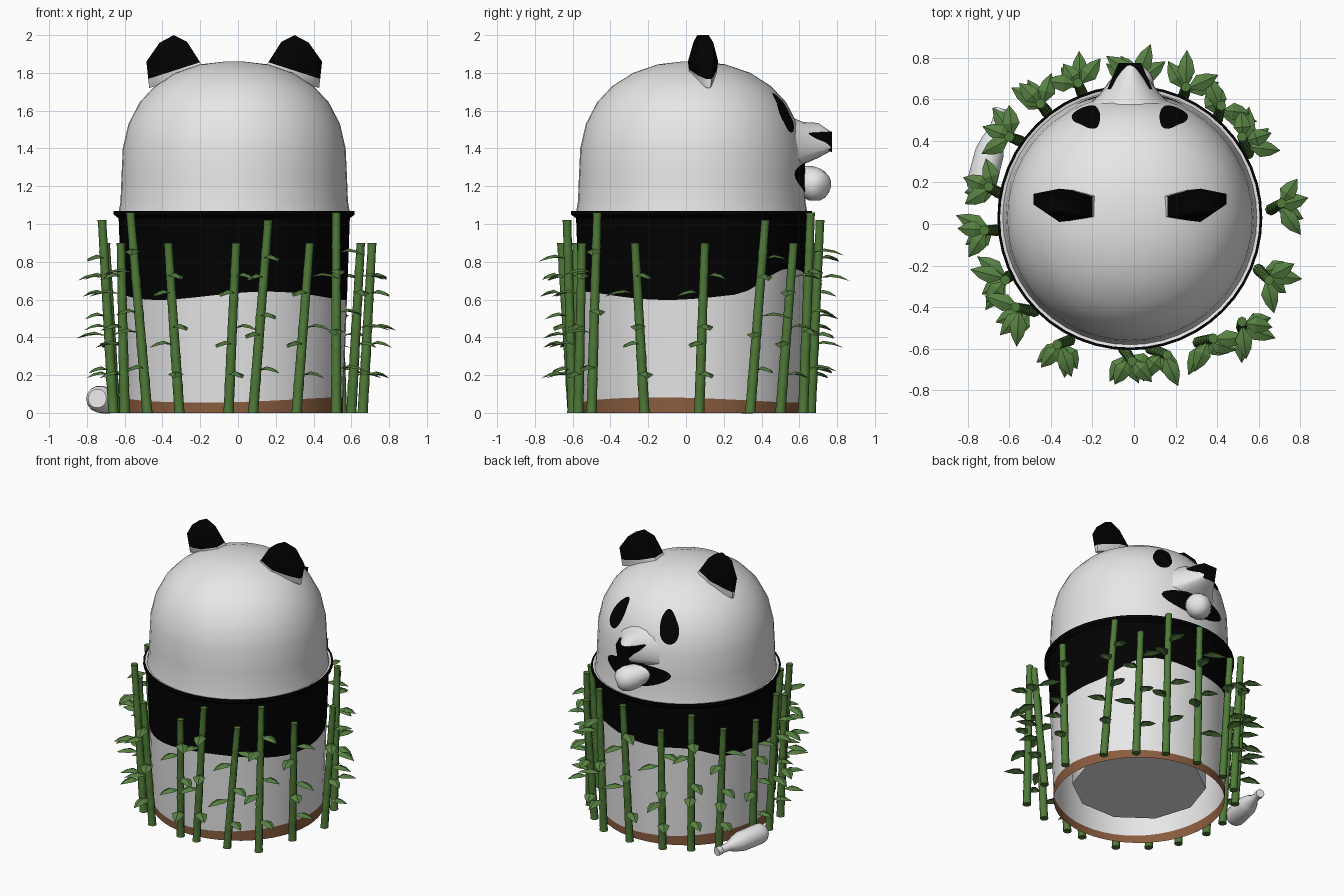
import bpy, bmesh, math, random
from mathutils import Vector, Matrix

if "Cube" in bpy.data.objects:
    bpy.data.objects.remove(bpy.data.objects["Cube"])

random.seed(4)
CX, CY = -0.02, 0.03          # axis of the bin


def mat(name, c):
    m = bpy.data.materials.new(name)
    m.diffuse_color = (*c, 1)
    m.use_nodes = True
    m.node_tree.nodes["Principled BSDF"].inputs["Base Color"].default_value = m.diffuse_color
    return m


WHITE = mat("white", (0.8, 0.8, 0.8))
BLACK = mat("black", (0.0005, 0.0005, 0.0005))
BROWN = mat("soil brown", (0.26, 0.11, 0.05))
STEM = mat("stem green", (0.08, 0.2, 0.04))
LEAF = mat("leaf green", (0.095, 0.22, 0.055))


def finish(name, bm, mats, smooth=40):
    me = bpy.data.meshes.new(name)
    bm.to_mesh(me)
    bm.free()
    ob = bpy.data.objects.new(name, me)
    bpy.context.collection.objects.link(ob)
    for m in mats:
        me.materials.append(m)
    if smooth:
        bpy.ops.object.select_all(action='DESELECT')
        ob.select_set(True)
        bpy.context.view_layer.objects.active = ob
        bpy.ops.object.shade_smooth_by_angle(angle=math.radians(smooth))
    return ob


def loft(bm, rings, caps=(False, False), row_mats=None):
    """Skin a list of equal-length closed point rings."""
    vs = [[bm.verts.new(p) for p in r] for r in rings]
    n = len(vs[0])
    for k in range(len(vs) - 1):
        for i in range(n):
            j = (i + 1) % n
            f = bm.faces.new((vs[k][i], vs[k][j], vs[k + 1][j], vs[k + 1][i]))
            f.material_index = row_mats[k] if row_mats else 0
    if caps[0]:
        bm.faces.new(vs[0][::-1])
    if caps[1]:
        bm.faces.new(vs[-1])


def circle(r, z, n=48, c=(CX, CY)):
    return [(c[0] + r * math.cos(2 * math.pi * i / n), c[1] + r * math.sin(2 * math.pi * i / n),
             z(2 * math.pi * i / n) if callable(z) else z) for i in range(n)]


def revolve(bm, profile, a, b, n=14):
    """Revolve (radius, distance) pairs around the axis from a towards b."""
    a, d = Vector(a), (Vector(b) - Vector(a)).normalized()
    q = d.to_track_quat('Z', 'Y')
    loft(bm, [[a + q @ Vector((r * math.cos(2 * math.pi * i / n), r * math.sin(2 * math.pi * i / n), h))
               for i in range(n)] for r, h in profile], (True, True))


# bin body: soil at the foot, white belly, wavy black shoulder band and rim
def soil_top(a):
    return 0.068 + 0.014 * math.sin(2 * a + 2.2)


def band_low(a):
    t = min(1, max(0, (math.sin(a) - 0.4) / 0.5))
    return 0.62 + 0.022 * math.sin(3 * a - 0.9) + 0.13 * t * t * (3 - 2 * t)


bm = bmesh.new()
loft(bm, [circle(0.575, 0), circle(0.577, soil_top), circle(0.597, band_low), circle(0.612, 1.03),
          circle(0.638, 1.05), circle(0.638, 1.07), circle(0.625, 1.07), circle(0.6, 1.06)],
     row_mats=[2, 0, 1, 1, 1, 1, 0])
finish("bin_body", bm, [WHITE, BLACK, BROWN])

# closed inner bucket, seen from underneath
bm = bmesh.new()
loft(bm, [circle(0.45, 0.11, 10), circle(0.45, 1.0, 10)], (True, False))
finish("inner_bucket", bm, [WHITE], 50)

# head dome
DOME = [(0.614, 1.05), (0.602, 1.12), (0.597, 1.25), (0.59, 1.4), (0.56, 1.53), (0.5, 1.645),
        (0.42, 1.73), (0.31, 1.80), (0.18, 1.845), (0.06, 1.859)]


def dome_r(z):
    for (r0, z0), (r1, z1) in zip(DOME, DOME[1:]):
        if z0 <= z <= z1:
            return r0 + (r1 - r0) * (z - z0) / (z1 - z0)
    return DOME[0][0]


bm = bmesh.new()
loft(bm, [circle(r, z) for r, z in DOME], (False, True))
finish("head", bm, [WHITE], 60)


# thin patches lying on the face side of the dome
def patch(name, u0, z0, hu, hz, tilt=0, taper=0):
    bm = bmesh.new()
    rings = []
    for k in (1, 0.8, 0.6, 0.4, 0.2, 0.02):
        ring = []
        for i in range(24):
            t = 2 * math.pi * i / 24
            a, b = k * hu * math.cos(t) * (1 - taper * math.sin(t)), k * hz * math.sin(t)
            u = u0 + a * math.cos(tilt) - b * math.sin(tilt)
            z = z0 + a * math.sin(tilt) + b * math.cos(tilt)
            r = dome_r(z) + 0.007
            ring.append((CX + u, CY + math.sqrt(r * r - u * u), z))
        rings.append(ring)
    loft(bm, rings, (False, True))
    bmesh.ops.reverse_faces(bm, faces=bm.faces)
    finish(name, bm, [BLACK])


for side, s in (("left", -1), ("right", 1)):
    patch("eye_patch_" + side, s * 0.205, 1.59, 0.056, 0.112, s * 0.42, 0.25)
patch("mouth_opening", 0, 1.24, 0.25, 0.085, 0, -0.3)

# muzzle with a flattened underside: (y, half width, top z, bottom z)
bm = bmesh.new()
rings = []
for y, w, t, b in [(0.47, 0.31, 1.60, 1.26), (0.56, 0.22, 1.565, 1.285), (0.62, 0.15, 1.54, 1.315),
                   (0.70, 0.09, 1.535, 1.35), (0.765, 0.048, 1.49, 1.385)]:
    c = b + 0.2 * (t - b)
    sins = [math.sin(2 * math.pi * i / 20) for i in range(20)]
    rings.append([(CX + w * math.cos(2 * math.pi * i / 20), y, c + s * ((t - c) if s > 0 else (c - b)))
                  for i, s in enumerate(sins)])
loft(bm, rings, (True, True))
bmesh.ops.reverse_faces(bm, faces=bm.faces)
finish("muzzle", bm, [WHITE], 50)


def hull(name, pts, mats, smooth, cut=None):
    bm = bmesh.new()
    for p in pts:
        bm.verts.new(p)
    res = bmesh.ops.convex_hull(bm, input=bm.verts)
    junk = [e for e in res["geom_interior"] if isinstance(e, bmesh.types.BMVert)]
    bmesh.ops.delete(bm, geom=junk, context='VERTS')
    if cut:                                  # second colour below a plane
        co, no = Vector(cut[0]), Vector(cut[1])
        bmesh.ops.bisect_plane(bm, geom=bm.verts[:] + bm.edges[:] + bm.faces[:], plane_co=co, plane_no=no)
        for f in bm.faces:
            f.material_index = int((f.calc_center_median() - co).dot(no) < 0)
    finish(name, bm, mats, smooth)


# nose wedge
hull("nose", [(CX + s * x, y, z) for s in (-1, 1) for x, y, z in
              [(0.108, 0.65, 1.482), (0.055, 0.774, 1.49), (0.04, 0.772, 1.38), (0.02, 0.66, 1.43)]], [BLACK], 20)

# ears with a white foot: (sideways, z, half thickness, y centre)
EAR = [(0.17, 1.84, 0.05, 0.085), (0.25, 1.965, 0.04, 0.08), (0.32, 2.0, 0.03, 0.09), (0.395, 1.96, 0.045, 0.10),
       (0.465, 1.86, 0.025, 0.12), (0.45, 1.72, 0.01, 0.12), (0.25, 1.78, 0.07, 0.09), (0.34, 1.86, 0.08, 0.09)]
for side, s in (("left", -1), ("right", 1)):
    hull("ear_" + side, [(CX + s * x, y + k * h, z) for x, z, h, y in EAR for k in (-1, 1)], [BLACK, WHITE], 60,
         ((CX + s * 0.2, 0.09, 1.85), (s * 0.32, 0, 1)))

# bottle sticking out of the mouth, widening to a round end
bm = bmesh.new()
revolve(bm, [(0.03, 0), (0.045, 0.06), (0.085, 0.19), (0.09, 0.25), (0.075, 0.3), (0.04, 0.325)],
        (-0.17, 0.52, 1.28), (0.02, 0.69, 1.205))
finish("mouth_bottle", bm, [WHITE], 50)

# bottle lying on the floor
bm = bmesh.new()
revolve(bm, [(0.05, 0), (0.066, 0.02), (0.072, 0.05), (0.07, 0.2), (0.055, 0.26), (0.03, 0.32), (0.025, 0.38),
             (0.03, 0.385), (0.03, 0.42)], (-0.745, 0.15, 0.076), (-0.635, 0.58, 0.05))
finish("floor_bottle", bm, [WHITE], 40)

# bamboo: base x, y, top x, y, height
BAMBOO = [(.66, .07, .71, .10, .9), (.60, -.22, .65, -.27, .9), (.52, -.5, .52, -.47, 1.06),
          (.31, -.57, .38, -.55, .9), (.08, -.6, .16, -.63, 1.02), (-.05, -.6, -.01, -.66, .9),
          (-.31, -.56, -.37, -.58, .9), (-.48, -.42, -.57, -.40, 1.06), (-.6, -.25, -.62, -.27, .9),
          (-.66, -.03, -.72, -.03, 1.02), (-.65, .15, -.70, .18, .9), (-.55, .4, -.60, .42, .9),
          (-.42, .54, -.45, .58, 1.02), (-.25, .63, -.27, .68, .9), (0, .66, .02, .71, 1.02),
          (.24, .62, .25, .66, 1.06), (.40, .5, .42, .57, .9), (.55, .34, .52, .42, 1.02)]
stems, leaves = bmesh.new(), bmesh.new()
UP = Vector((0, 0, 1))
for bx, by, tx, ty, h in BAMBOO:
    a, b = Vector((bx, by, 0)), Vector((tx, ty, h))
    rings = []
    for k in range(6):                      # segments with raised joints
        for f, extra in ((0.0, 0.002), (0.12, 0), (0.88, 0)):
            t = (k + f) / 6
            p = a.lerp(b, t)
            rings.append(circle(0.027 - 0.005 * t + extra, p.z, 8, (p.x, p.y)))
    rings.append(circle(0.024, h, 8, (tx, ty)))
    loft(stems, rings, (True, True))
    out = math.atan2(ty - CY, tx - CX)
    for i, t in enumerate((0.22, 0.4, 0.5, 0.7, 0.8)):   # folded, drooping leaves
        ang = out + (-1) ** i * random.uniform(0.1, 1.1)
        d = Vector((math.cos(ang), math.sin(ang), 0))
        side = Vector((-d.y, d.x, 0))
        p = a.lerp(b, t) + d * 0.01
        L = random.uniform(0.13, 0.18)
        m1, m2 = p + d * L * 0.4 + UP * 0.022, p + d * L * 0.7 + UP * 0.012
        tip = p + d * L - UP * 0.015
        B, M, N, T = [leaves.verts.new(q) for q in (p, m1, m2, tip)]
        for s in (-1, 1):
            e1 = leaves.verts.new(m1 + s * side * 0.042 - UP * 0.015)
            e2 = leaves.verts.new(m2 + s * side * 0.03 - UP * 0.012)
            for f in ((B, M, e1), (M, N, e2, e1), (N, T, e2)):
                leaves.faces.new(f)
finish("bamboo_stems", stems, [STEM], 50)
for f in leaves.faces:
    f.normal_update()
    if f.normal.z < 0:
        f.normal_flip()
finish("bamboo_leaves", leaves, [LEAF], 30)
